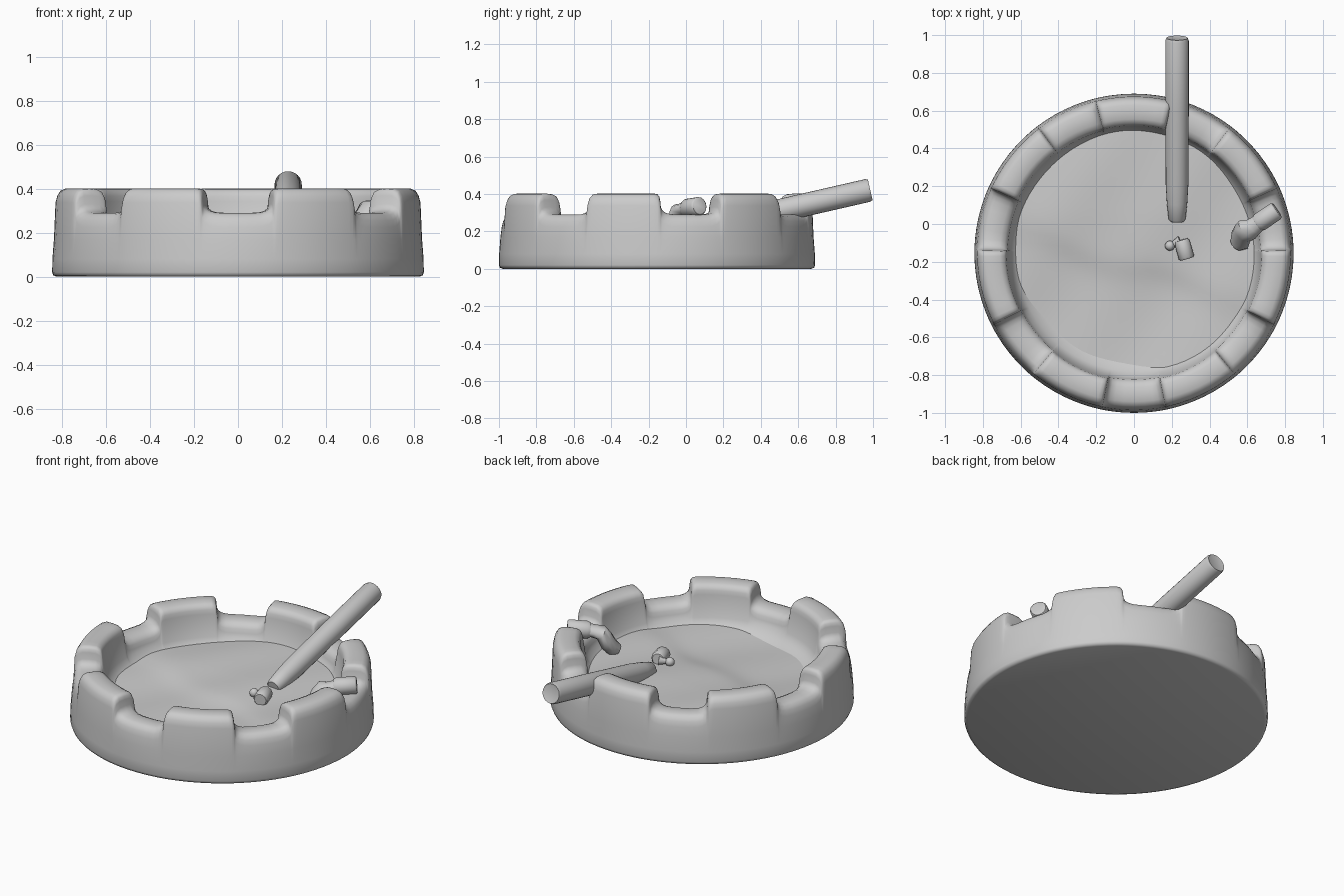
import bpy, bmesh, math
from math import sin, cos, pi, radians
from mathutils import Vector

cube = bpy.data.objects.get("Cube")
if cube:
    bpy.data.objects.remove(cube, do_unlink=True)

CENTRE_Y = -0.155
TABS = 7


def make_object(name, bm, sharp=50):
    bmesh.ops.recalc_face_normals(bm, faces=bm.faces)
    mesh = bpy.data.meshes.new(name)
    bm.to_mesh(mesh)
    bm.free()
    obj = bpy.data.objects.new(name, mesh)
    bpy.context.collection.objects.link(obj)
    bpy.ops.object.select_all(action='DESELECT')
    obj.select_set(True)
    bpy.context.view_layer.objects.active = obj
    bpy.ops.object.shade_smooth_by_angle(angle=radians(sharp))
    return obj


def skin(bm, rings, closed_loop=False):
    """Bridge equal-length vertex rings with quads."""
    pairs = list(zip(rings, rings[1:]))
    if closed_loop:
        pairs.append((rings[-1], rings[0]))
    for a, b in pairs:
        for i in range(len(a)):
            j = (i + 1) % len(a)
            bm.faces.new((a[i], a[j], b[j], b[i]))


def tube(name, stations, sides=20, squash=None):
    """Capped tube through (point, radius) stations; squash flattens rings."""
    bm = bmesh.new()
    rings = []
    axis = Vector(stations[-1][0]) - Vector(stations[0][0])
    turn = axis.to_track_quat('Z', 'Y')
    for k, (point, radius) in enumerate(stations):
        flat = squash[k] if squash else 1
        rings.append([bm.verts.new(Vector(point) + turn @ Vector(
            (radius * cos(2 * pi * i / sides), radius * flat * sin(2 * pi * i / sides), 0)))
            for i in range(sides)])
    skin(bm, rings)
    bm.faces.new(rings[0])
    bm.faces.new(rings[-1])
    return make_object(name, bm)


# Bowl: lathe whose rim height follows a notch-and-tab outline
half_outline = [(0, 0), (0.07, 0), (0.13, 0.02), (0.165, 0.09), (0.187, 0.2), (0.198, 0.36),
                (0.203, 0.7), (0.209, 0.87), (0.222, 0.97), (0.245, 1), (0.3, 1), (0.375, 1)]
half_step = pi / TABS
outline = [(-half_step, 1)] + [(-a, h) for a, h in reversed(half_outline[1:])] + half_outline


def bowl_section(h):
    top = 0.29 + 0.112 * h
    lip = 0.665 + 0.008 * h
    return [(0.825, 0.0), (0.84, 0.006), (0.845, 0.02), (0.844, 0.08), (0.837, 0.17),
            (0.83, top - 0.065), (0.822, top - 0.035), (0.808, top - 0.012), (0.785, top - 0.001),
            (0.745, top), (0.71, top - 0.003), (0.687, top - 0.014), (lip + 0.004, top - 0.035),
            (lip, top - 0.06), (0.655, 0.21), (0.625, 0.165), (0.56, 0.13), (0.4, 0.115)]


bm = bmesh.new()
columns = []
for k in range(TABS):
    middle = -pi / 2 + 2 * half_step * k
    for offset, height in outline:
        a = middle + offset
        columns.append([bm.verts.new((r * cos(a), r * sin(a) + CENTRE_Y, z))
                        for r, z in bowl_section(height)])
rings = [list(ring) for ring in zip(*columns)]
skin(bm, rings)
bm.faces.new(rings[0])
bm.faces.new(rings[-1])
make_object("bowl", bm, 60)


# Ash: uneven layer that meets the bowl wall irregularly
def ash_height(x, y):
    ridge = -0.25 - 0.3 * x + 0.03 * sin(9 * x)
    ledge = 1 / (1 + math.exp(-(y - ridge) * 28))
    return (0.165 + 0.022 * ledge + 0.013 * sin(4.1 * x + 1.5 * y + 0.6)
            + 0.012 * sin(3.2 * y - 2.3 * x) + 0.004 * sin(11 * x - 7 * y)
            - 0.02 * max(0, y - 0.05))


bm = bmesh.new()
segments, steps = 64, 18
rings = []
for s in range(1, steps + 1):
    r = 0.665 * s / steps
    ring = []
    for i in range(segments):
        x = r * cos(2 * pi * i / segments)
        y = r * sin(2 * pi * i / segments) + CENTRE_Y
        ring.append(bm.verts.new((x, y, ash_height(x, y))))
    rings.append(ring)
skin(bm, rings)
bm.faces.new(rings[0])
make_object("ash_bed", bm)

# Long cigarette resting in a rear notch, narrowing to its burnt tip
start, end = Vector((0.228, 0.015, 0.2)), Vector((0.228, 0.985, 0.422))
profile = [(0, 0.036), (0.012, 0.045), (0.1, 0.054), (0.2, 0.06), (0.6, 0.062),
           (0.985, 0.062), (1, 0.056), (0.997, 0.048)]
tube("cigarette", [(start.lerp(end, t), r) for t, r in profile], 24)

# Stubbed-out butt in the right-hand notch of the top plan, with a crumpled end
tube("butt_filter", [((0.65, 0.0, 0.322), 0.043), ((0.665, 0.01, 0.325), 0.05),
                     ((0.75, 0.068, 0.334), 0.05), ((0.757, 0.073, 0.334), 0.043)], 16)
tube("butt_crumple", [((0.54, -0.11, 0.19), 0.04), ((0.56, -0.085, 0.21), 0.062),
                      ((0.575, -0.05, 0.26), 0.058), ((0.6, -0.03, 0.312), 0.064),
                      ((0.635, -0.012, 0.318), 0.048), ((0.68, 0.02, 0.326), 0.044)],
     10, [0.8, 0.7, 0.9, 0.65, 0.8, 1])

# Loose crumbs on the ash
bed = ash_height(0.26, -0.13)
tube("ash_chunk", [((0.25, -0.085, bed + 0.03), 0.034), ((0.255, -0.095, bed + 0.03), 0.041),
                   ((0.277, -0.175, bed + 0.026), 0.042), ((0.28, -0.185, bed + 0.026), 0.035)], 10)
tube("ash_sliver", [((0.2, -0.11, bed + 0.02), 0.012), ((0.245, -0.09, bed + 0.025), 0.028)], 8)
bm = bmesh.new()
bmesh.ops.create_icosphere(bm, subdivisions=2, radius=0.027)
bmesh.ops.translate(bm, verts=bm.verts, vec=(0.19, -0.115, bed + 0.02))
make_object("ash_pellet", bm)
